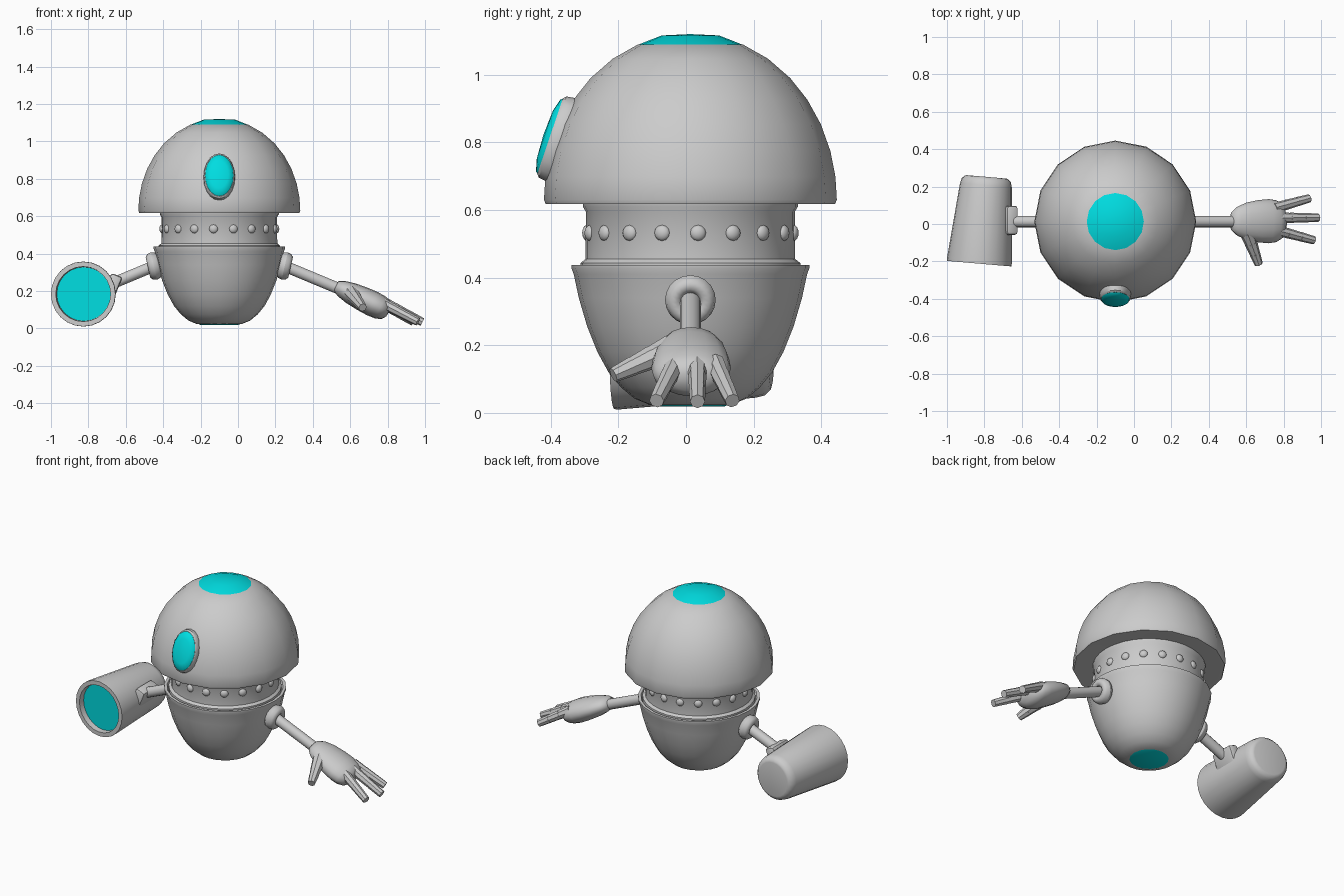
import bpy, bmesh
from math import sin, cos, pi, radians
from mathutils import Vector, Matrix

if "Cube" in bpy.data.objects:
    bpy.data.objects.remove(bpy.data.objects["Cube"])

CX, CY = -0.10, 0.013          # body axis
glow = bpy.data.materials.new("cyan_glow")
glow.diffuse_color = (0.0, 0.72, 0.75, 1)
glow.use_nodes = True
glow.node_tree.nodes["Principled BSDF"].inputs["Base Color"].default_value = glow.diffuse_color


def finish(name, bm, matrix=Matrix(), mat=None, angle=35):
    bmesh.ops.transform(bm, matrix=matrix, verts=bm.verts)
    bmesh.ops.recalc_face_normals(bm, faces=bm.faces)
    me = bpy.data.meshes.new(name)
    bm.to_mesh(me)
    bm.free()
    me.shade_smooth()
    me.set_sharp_from_angle(angle=radians(angle))
    if mat:
        me.materials.append(mat)
    ob = bpy.data.objects.new(name, me)
    bpy.context.collection.objects.link(ob)
    return ob


def frame(loc, direction=(0, 0, 1), scale=(1, 1, 1)):
    d = Vector(direction)
    rot = Matrix() if d.normalized().z > 0.999 else d.to_track_quat('Z', 'Y').to_matrix().to_4x4()
    return Matrix.Translation(loc) @ rot @ Matrix.Diagonal((*scale, 1))


def lathe(name, profile, n, matrix, mat=None, angle=35):
    """Revolve (radius, height) points about local z; radius 0 makes a pole."""
    bm = bmesh.new()
    rings = []
    for r, z in profile:
        k = n if r > 0 else 1
        rings.append([bm.verts.new((r * cos(2 * pi * i / n), r * sin(2 * pi * i / n), z)) for i in range(k)])
    for a, b in zip(rings, rings[1:]):
        for i in range(n):
            j = (i + 1) % n
            vs = [a[i % len(a)], a[j % len(a)], b[j % len(b)], b[i % len(b)]]
            bm.faces.new(list(dict.fromkeys(vs)))
    return finish(name, bm, matrix, mat, angle)


def rod(name, p, q, r1, r2, n=12, angle=35):
    p, q = Vector(p), Vector(q)
    h = (q - p).length
    return lathe(name, [(0, 0), (r1, 0), (r2, h), (0, h)], n, frame(p, q - p), None, angle)


# Head dome, neck, lower bowl and their glowing caps
axis = frame((CX, CY, 0))
dome = [(0.433 * cos(t), 0.63 + 0.492 * sin(t)) for t in (radians(a) for a in (0, 8, 17, 27, 37, 47, 58, 69))]
lathe("head_dome", [(0, .625), (.31, .625), (.40, .618), (.428, .618)] + dome + [(0, 1.085)], 16, axis)
lathe("head_light", [(.156, 1.088), (.085, 1.116), (0, 1.12)], 16, axis, glow, 60)
lathe("neck", [(0, .40), (.325, .40), (.325, .443), (.31, .455), (.309, .595), (.318, .61), (.318, .63), (0, .63)],
      32, axis)
lathe("lower_body", [(0, .023), (.118, .023), (.165, .042), (.205, .075), (.242, .12), (.275, .18), (.305, .255),
                     (.33, .34), (.345, .41), (.352, .428), (.352, .438), (.335, .438), (.322, .415), (0, .415)],
      24, axis)
lathe("bottom_light", [(0, .019), (.10, .019), (.119, .026)], 16, axis, glow)

# Studs round the neck
for i in range(18):
    a = radians(-5.8 + 20 * i)
    d = Vector((sin(a), -cos(a), 0))
    bm = bmesh.new()
    bmesh.ops.create_uvsphere(bm, u_segments=12, v_segments=8, radius=.024)
    finish("neck_stud", bm, frame(Vector((CX, CY, .532)) + d * .306, d, (1, 1, .65)), None, 60)

# Oval tilted eye
tilt = radians(18.7)
ed = Vector((0, -cos(tilt), sin(tilt)))
eye = frame(Vector((CX, -.402, .818)) - ed * .05, ed, (.65, 1, 1))
lathe("eye_rim", [(0, -.06), (.128, -.06), (.130, .02), (.127, .042), (.118, .05), (0, .05)], 20, eye)
lathe("eye_lens", [(.120, .045), (.112, .056), (.075, .066), (0, .070)], 20, eye, glow, 60)

# Shoulders and upper arms, mirrored about the body axis
for side, s, reach in (("right", 1, .64), ("left", -1, .60)):
    d = Vector((s * .93, 0, -.37))
    sh = Vector((CX + s * .35, CY, .334))
    ring = [(.048 + .027 * cos(t), .034 * sin(t)) for t in (2 * pi * k / 10 for k in range(11))]
    shoulder = lathe(side + "_shoulder", ring, 20, frame(sh, (s * .97, 0, -.22)), None, 60)
    rod(side + "_arm", sh + Vector((-s * .05, 0, .02)),
        (CX + s * reach, CY, .334 - (reach - .35) * .42), .031, .031, 14)

# Hand: flattened palm, three fingers and a thumb
w, k = Vector((.522, .015, .228)), Vector((.285, 0, -.138))
lathe("palm", [(0, 0), (.05, .003), (.078, .035), (.10, .09), (.113, .16), (.118, .22), (.112, .265),
               (.093, .298), (.05, .315), (0, .318)], 16, frame(w, k, (1, .58, 1)), None, 70)


def finger(name, base, tip, r1, r2):
    base, tip = Vector(base), Vector(tip)
    for i in range(3):
        a, b = base.lerp(tip, i / 3), base.lerp(tip, (i + 1) / 3)
        ra, rb = r1 + (r2 - r1) * i / 3, r1 + (r2 - r1) * (i + 1) / 3
        rod(name, a, b, ra, rb * .96, 8)


finger("finger_back", (.75, .085, .148), (.937, .137, .036), .030, .023)
finger("finger_middle", (.76, .033, .150), (.986, .034, .034), .030, .023)
finger("finger_front", (.75, -.03, .148), (.962, -.087, .036), .030, .023)
finger("thumb", (.605, -.045, .19), (.667, -.215, .112), .041, .023)

# Cannon on the left arm: tapered barrel, recessed light and mounting pad
front, back = Vector((-.828, -.212, .184)), Vector((-.788, .252, .184))
L = (back - front).length
barrel = frame(front, back - front)
lathe("cannon_barrel", [(0, .04), (.145, .04), (.147, 0), (.173, 0), (.174, .012), (.139, L - .045), (.132, L - .018),
                        (.117, L - .003), (.105, L), (0, L)], 24, barrel)
lathe("cannon_light", [(0, .034), (.144, .034)], 24, barrel, glow)
bm = bmesh.new()
bmesh.ops.create_cube(bm, size=1)
bmesh.ops.scale(bm, vec=(.065, .155, .13), verts=bm.verts)
bmesh.ops.bevel(bm, geom=bm.edges[:], offset=.015, segments=2, profile=.5, affect='EDGES')
finish("cannon_mount", bm, Matrix.Translation((-.672, .02, .225)) @ Matrix.Rotation(radians(22), 4, 'Y') )
